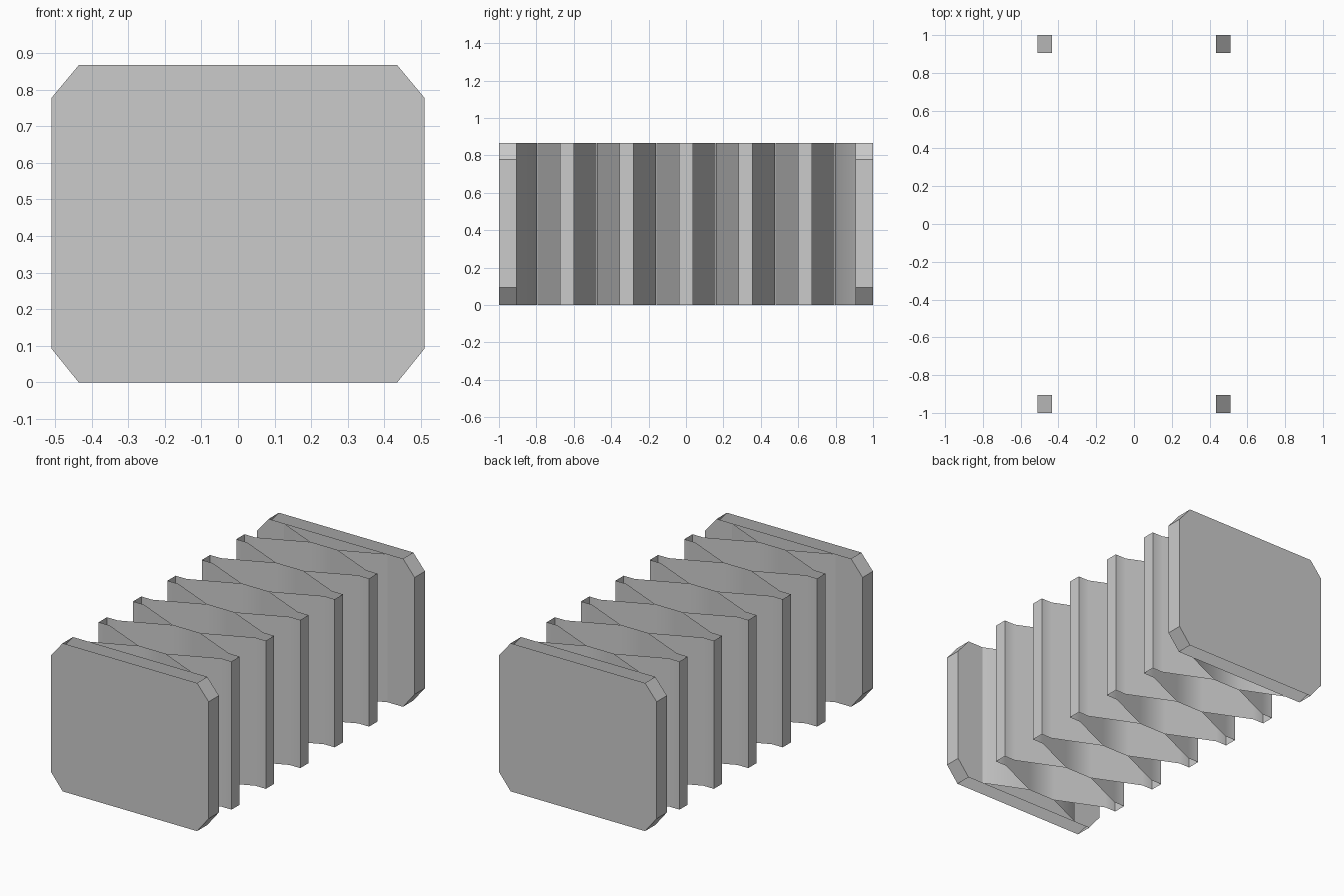
import bpy, bmesh, math

if "Cube" in bpy.data.objects:
    bpy.data.objects.remove(bpy.data.objects["Cube"])

H = 0.867            # height of every part
PITCH = 0.318        # spacing of the bellows folds
PINCH_X, SHOULDER_X, RIM_X = 0.09, 0.36, 0.43
RIM_HALF = 0.038     # half thickness of a fold rim

grey = bpy.data.materials.new("plain grey")
grey.diffuse_color = (0.6, 0.6, 0.6, 1)
grey.use_nodes = True
grey.node_tree.nodes["Principled BSDF"].inputs["Base Color"].default_value = grey.diffuse_color


def finish(name, bm, smooth=False):
    mesh = bpy.data.meshes.new(name)
    bm.to_mesh(mesh)
    bm.free()
    mesh.materials.append(grey)
    obj = bpy.data.objects.new(name, mesh)
    bpy.context.collection.objects.link(obj)
    if smooth:
        bpy.ops.object.select_all(action='DESELECT')
        obj.select_set(True)
        bpy.context.view_layer.objects.active = obj
        bpy.ops.object.shade_smooth_by_angle(angle=math.radians(30))
    return obj


def wall(name, outline, closed):
    """Upright thin sheet following an (x, y) outline, open above and below."""
    bm = bmesh.new()
    low = [bm.verts.new((x, y, 0)) for x, y in outline]
    top = [bm.verts.new((x, y, H)) for x, y in outline]
    n = len(outline)
    for i in range(n if closed else n - 1):
        j = (i + 1) % n
        bm.faces.new((low[i], low[j], top[j], top[i]))
    return finish(name, bm, True)


def end_plate(name, y0, y1):
    """Hollow eight-sided plate whose top and bottom strips are open."""
    side = [(0.435, 0), (0.51, 0.093), (0.51, 0.777), (0.435, H)]
    profile = side + [(-x, z) for x, z in reversed(side)]
    bm = bmesh.new()
    front = [bm.verts.new((x, y0, z)) for x, z in profile]
    back = [bm.verts.new((x, y1, z)) for x, z in profile]
    bm.faces.new(front)
    bm.faces.new(back[::-1])
    for i in range(8):
        if i not in (3, 7):
            j = (i + 1) % 8
            bm.faces.new((front[j], front[i], back[i], back[j]))
    return finish(name, bm)


# End plates
end_plate("front_plate", -1.0, -0.905)
end_plate("back_plate", 0.905, 1.0)

# Full bellows folds, each a closed tube pinched flat against its neighbours
reach = PITCH / 2 - 0.001
right = [(PINCH_X, -reach), (SHOULDER_X, -RIM_HALF), (RIM_X, -RIM_HALF),
         (RIM_X, RIM_HALF), (SHOULDER_X, RIM_HALF), (PINCH_X, reach)]
loop = right + [(-x, -y) for x, y in right]
for k in range(-2, 3):
    wall(f"bellows_fold_{k + 3}", [(x, y + k * PITCH) for x, y in loop], True)

# Half folds joining the bellows to the plates
inner = 2.5 * PITCH + 0.001
half = [(-0.335, 0.905), (-PINCH_X, inner), (PINCH_X, inner), (0.335, 0.905)]
wall("back_half_fold", half, False)
wall("front_half_fold", [(-x, -y) for x, y in half], False)
